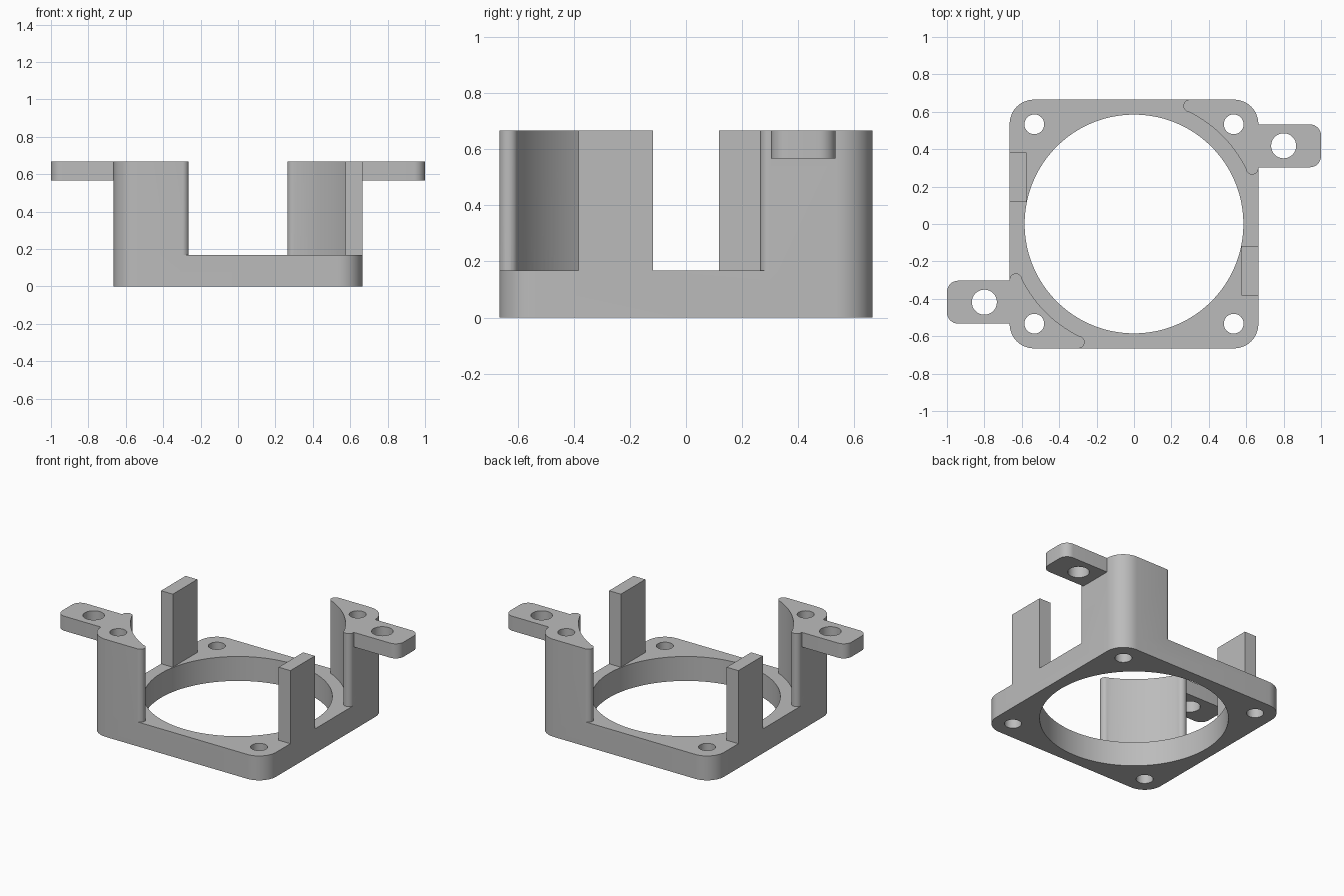
import bpy
import bmesh
from math import sin, cos, radians

if "Cube" in bpy.data.objects:
    bpy.data.objects.remove(bpy.data.objects["Cube"], do_unlink=True)

HALF, CORNER = 0.665, 0.13       # base half width and corner radius
BASE_TOP, TOP = 0.167, 0.667
SCREW, SCREW_R = 0.533, 0.053    # corner screw holes
BORE_R, POST_R = 0.585, 0.667

grey = bpy.data.materials.new("mid grey")
grey.use_nodes = True
grey.diffuse_color = (0.5, 0.5, 0.5, 1)
grey.node_tree.nodes["Principled BSDF"].inputs["Base Color"].default_value = (0.5, 0.5, 0.5, 1)


def arc(cx, cy, r, start, end, steps=12):
    angles = [radians(start + (end - start) * i / steps) for i in range(steps + 1)]
    return [(round(cx + r * cos(a), 5), round(cy + r * sin(a), 5)) for a in angles]


def circle(cx, cy, r, steps=32):
    return arc(cx, cy, r, 0, 360, steps)[:-1]


def plate(name, loops, z0, z1, turned=False):
    """Extrude a flat outline with holes from z0 to z1."""
    sign = -1 if turned else 1
    curve = bpy.data.curves.new(name, 'CURVE')
    curve.dimensions = '2D'
    curve.fill_mode = 'BOTH'
    curve.extrude = 0.5
    for loop in loops:
        spline = curve.splines.new('POLY')
        spline.points.add(len(loop) - 1)
        for point, (x, y) in zip(spline.points, loop):
            point.co = (sign * x, sign * y, 0, 1)
        spline.use_cyclic_u = True
    source = bpy.data.objects.new(name + "_outline", curve)
    bpy.context.collection.objects.link(source)
    bpy.context.view_layer.update()
    graph = bpy.context.evaluated_depsgraph_get()
    mesh = bpy.data.meshes.new_from_object(source.evaluated_get(graph))
    bpy.data.objects.remove(source, do_unlink=True)

    bm = bmesh.new()
    bm.from_mesh(mesh)
    for v in bm.verts:
        v.co.z = z0 if v.co.z < 0 else z1
    bmesh.ops.remove_doubles(bm, verts=bm.verts, dist=0.00002)
    bmesh.ops.recalc_face_normals(bm, faces=bm.faces)
    bm.to_mesh(mesh)
    bm.free()
    mesh.materials.clear()
    mesh.materials.append(grey)
    obj = bpy.data.objects.new(name, mesh)
    bpy.context.collection.objects.link(obj)
    return obj


def weld(body, part):
    """Join a part to the body as one solid."""
    mod = body.modifiers.new("weld", 'BOOLEAN')
    mod.operation = 'UNION'
    mod.solver = 'EXACT'
    mod.object = part
    bpy.ops.object.select_all(action='DESELECT')
    body.select_set(True)
    bpy.context.view_layer.objects.active = body
    bpy.ops.object.modifier_apply(modifier=mod.name)
    bpy.data.objects.remove(part, do_unlink=True)


# Base frame with a round bore and four screw holes
c = HALF - CORNER
outline = []
for i, (sx, sy) in enumerate([(1, 1), (-1, 1), (-1, -1), (1, -1)]):
    outline += arc(sx * c, sy * c, CORNER, 90 * i, 90 * i + 90)
holes = [circle(sx * SCREW, sy * SCREW, SCREW_R) for sx in (-1, 1) for sy in (-1, 1)]
bracket = plate("mounting_bracket", [outline, circle(0, 0, BORE_R, 96)] + holes, 0, BASE_TOP)

# Corner post outline: rounded tips and a hollow inner face
tip_r, tip_y = 0.033, 0.297
tip_x = HALF - tip_r
post = (arc(c, c, CORNER, 0, 90)
        + arc(tip_y, tip_x, tip_r, 90, 244.8)
        + arc(0, 0, POST_R, 64, 26, 20)
        + arc(tip_x, tip_y, tip_r, 205.2, 360))

# Ear outline: rounded outer end
ear_in, ear_out, ear_lo, ear_hi, ear_r = 0.625, 1.0, 0.303, 0.533, 0.06
ear = ([(ear_in, ear_lo)]
       + arc(ear_out - ear_r, ear_lo + ear_r, ear_r, -90, 0, 8)
       + arc(ear_out - ear_r, ear_hi - ear_r, ear_r, 0, 90, 8)
       + [(ear_in, ear_hi)])

# Slim upright outline
upright = [(0.576, -0.383), (HALF, -0.383), (HALF, -0.118), (0.576, -0.118)]

# Each part appears twice, half a turn apart
for turned in (False, True):
    weld(bracket, plate("corner_post", [post, circle(SCREW, SCREW, SCREW_R)],
                        BASE_TOP / 2, TOP, turned))
    weld(bracket, plate("ear", [ear, circle(0.8, 0.418, 0.067)], 0.567, TOP, turned))
    weld(bracket, plate("upright", [upright], BASE_TOP / 2, TOP, turned))

bpy.ops.object.select_all(action='DESELECT')
bracket.select_set(True)
bpy.context.view_layer.objects.active = bracket
bpy.ops.object.shade_smooth_by_angle(angle=radians(30))
